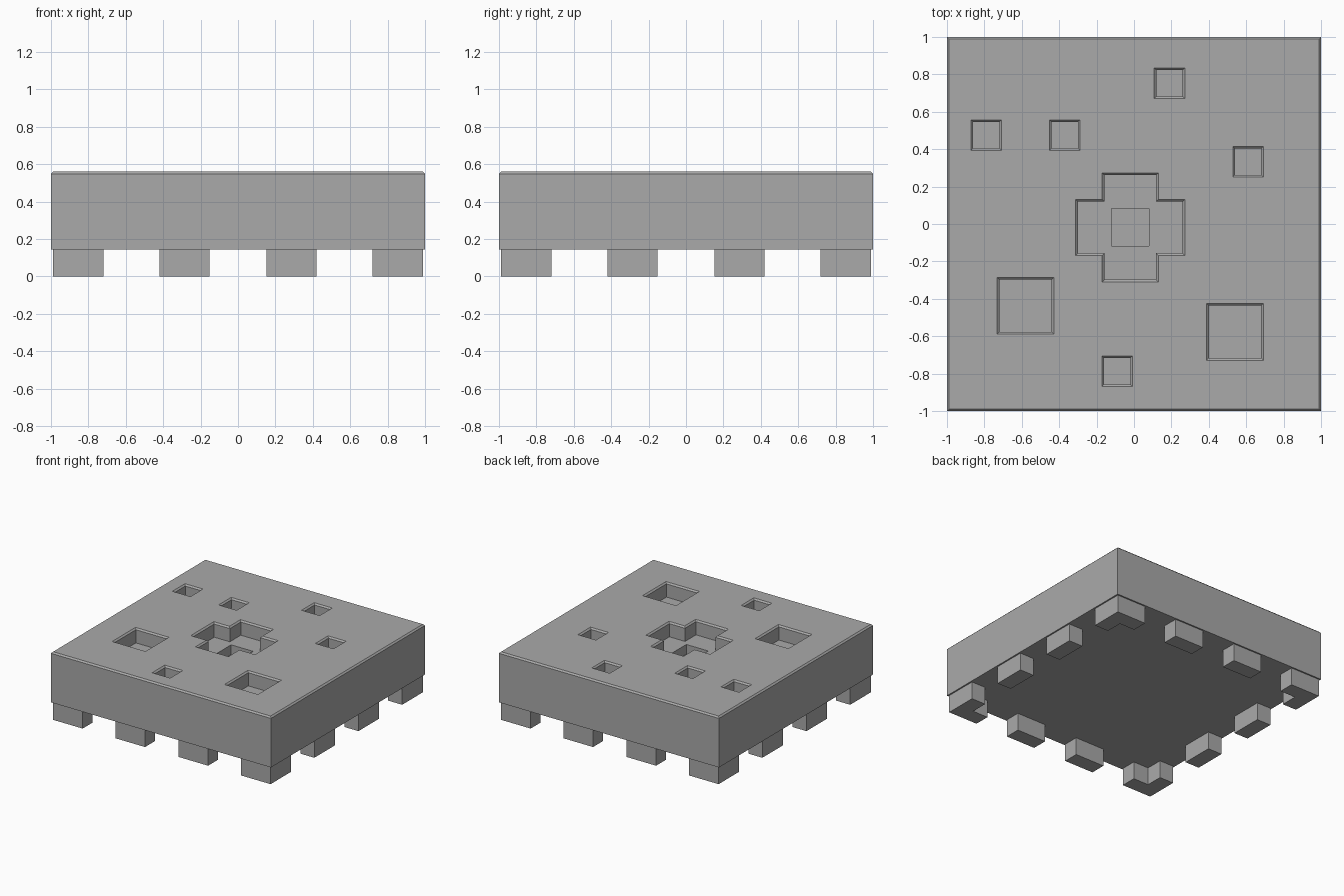
import bpy, bmesh

if "Cube" in bpy.data.objects:
    bpy.data.objects.remove(bpy.data.objects["Cube"])

# One plain grey for the whole model
grey = bpy.data.materials.new("grey")
grey.use_nodes = True
grey.diffuse_color = (0.4, 0.4, 0.4, 1)
grey.node_tree.nodes["Principled BSDF"].inputs["Base Color"].default_value = (0.4, 0.4, 0.4, 1)

BOTTOM, TOP, BEVEL = 0.145, 0.56, 0.012


def prism(name, outline, z0, z1, flare=None):
    """Extrude an outline; flare = offset function for a sloped rim above z1."""
    rings = [(outline, z0), (outline, z1)]
    if flare:
        rings += flare
    bm = bmesh.new()
    loops = [[bm.verts.new((x, y, z)) for x, y in ring] for ring, z in rings]
    n = len(outline)
    for low, high in zip(loops, loops[1:]):
        for i in range(n):
            bm.faces.new((low[i], low[(i + 1) % n], high[(i + 1) % n], high[i]))
    bm.faces.new(loops[0][::-1])
    bm.faces.new(loops[-1])
    mesh = bpy.data.meshes.new(name)
    bm.to_mesh(mesh)
    bm.free()
    mesh.materials.append(grey)
    obj = bpy.data.objects.new(name, mesh)
    bpy.context.collection.objects.link(obj)
    return obj


def square(cx, cy, h):
    return [(cx - h, cy - h), (cx + h, cy - h), (cx + h, cy + h), (cx - h, cy + h)]


def cross(cx, cy, arm, half):
    quarter = [(arm, -half), (arm, half), (half, half)]
    points = []
    for _ in range(4):
        points += quarter
        quarter = [(-y, x) for x, y in quarter]
    return [(cx + x, cy + y) for x, y in points]


# Slab with a chamfered top edge
slab = prism("slab", square(0, 0, 1), BOTTOM, TOP - BEVEL,
             [(square(0, 0, 1 - BEVEL), TOP)])


# Cut a recess with a chamfered rim into the slab
def cut(name, shape, floor, rim=BEVEL):
    flare = [(shape(rim), TOP), (shape(rim), TOP + 0.1)]
    cutter = prism(name, shape(0), floor, TOP - rim, flare)
    mod = slab.modifiers.new(name, "BOOLEAN")
    mod.operation = "DIFFERENCE"
    mod.solver = "EXACT"
    mod.object = cutter
    cutter.hide_render = True
    cutter.hide_set(True)


# Square pits: centre and half width at the floor
for i, (x, y) in enumerate([(-0.79, 0.475), (-0.37, 0.475), (0.19, 0.753),
                            (0.61, 0.333), (-0.09, -0.787)]):
    cut(f"small_pit_cutter_{i}", lambda r, x=x, y=y: square(x, y, 0.07 + r), 0.44)
for i, (x, y) in enumerate([(-0.58, -0.437), (0.54, -0.577)]):
    cut(f"large_pit_cutter_{i}", lambda r, x=x, y=y: square(x, y, 0.14 + r), 0.44)

# Central cross recess with a deeper square socket
cut("cross_cutter", lambda r: cross(-0.02, -0.018, 0.28 + r, 0.138 + r), 0.44)
socket = prism("socket_cutter", square(-0.02, -0.018, 0.1), 0.36, TOP + 0.05)
socket.hide_render = True
socket.hide_set(True)
mod = slab.modifiers.new("socket", "BOOLEAN")
mod.operation, mod.solver, mod.object = "DIFFERENCE", "EXACT", socket

# Feet: L-shaped at the corners, plain blocks between, turned to all four sides
OUT, INN, LEG = 0.988, 0.86, 0.72
corner = [(OUT, OUT), (LEG, OUT), (LEG, INN), (INN, INN), (INN, LEG), (OUT, LEG)]
blocks = [[(a, -OUT), (b, -OUT), (b, -INN), (a, -INN)]
          for a, b in ((-0.42, -0.153), (0.153, 0.42))]
for side in ("back_left", "front_left", "front_right", "back_right"):
    prism(f"{side}_corner_foot", corner, 0, BOTTOM)
    for i, block in enumerate(blocks):
        prism(f"{side}_block_foot_{i}", block, 0, BOTTOM)
    corner = [(y, -x) for x, y in corner]
    blocks = [[(y, -x) for x, y in block] for block in blocks]

# Apply the cuts, remove the helpers and make every face point outward
bpy.context.view_layer.update()
cut_mesh = bpy.data.meshes.new_from_object(
    slab.evaluated_get(bpy.context.evaluated_depsgraph_get()))
slab.modifiers.clear()
slab.data = cut_mesh
for obj in list(bpy.data.objects):
    if "_cutter" in obj.name:
        bpy.data.objects.remove(obj)
for obj in bpy.data.objects:
    if obj.type == "MESH":
        bm = bmesh.new()
        bm.from_mesh(obj.data)
        bmesh.ops.recalc_face_normals(bm, faces=bm.faces)
        bm.to_mesh(obj.data)
        bm.free()
